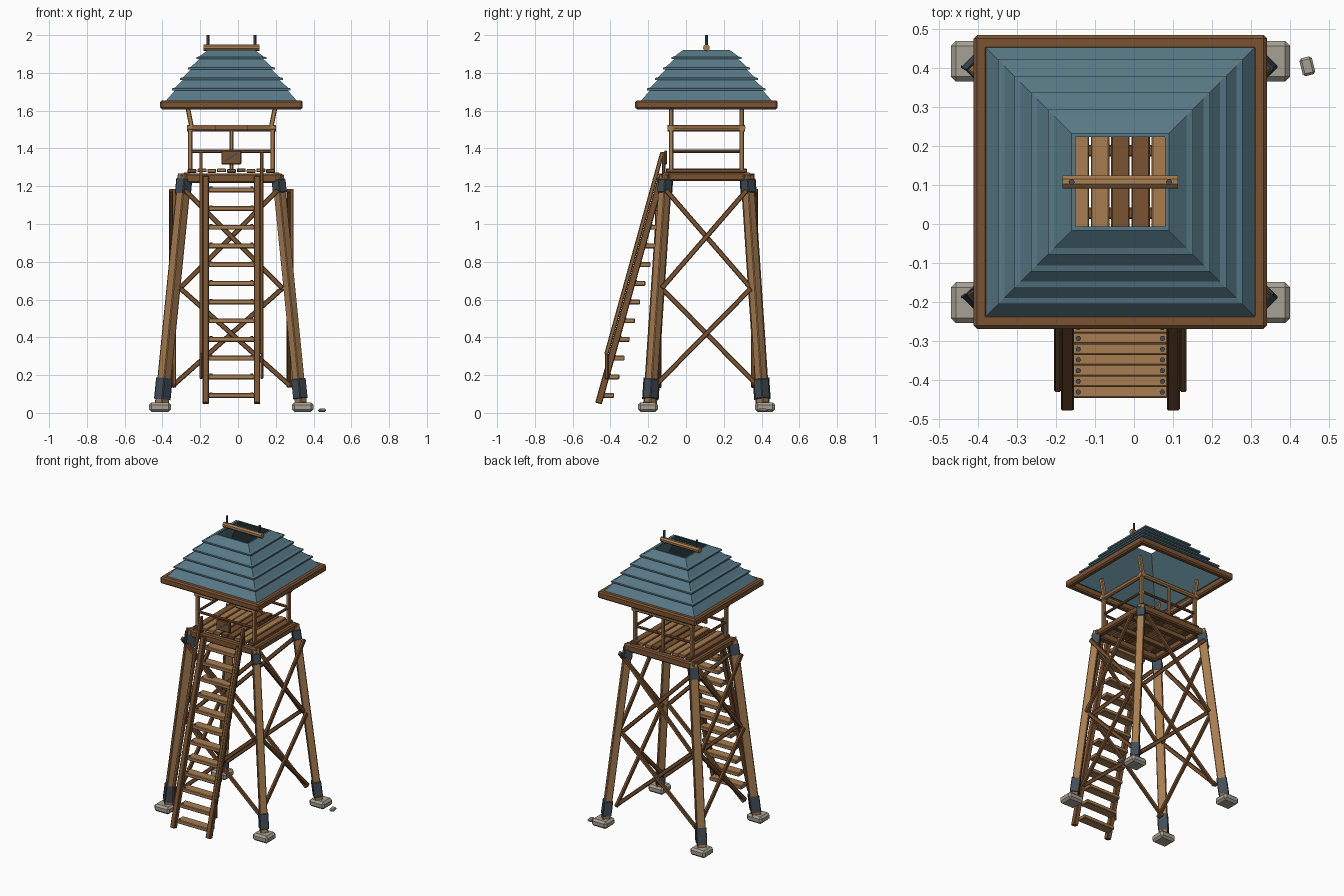
import bpy, bmesh, math
from mathutils import Vector, Matrix

if "Cube" in bpy.data.objects:
    bpy.data.objects.remove(bpy.data.objects["Cube"])

CX, CY = -0.035, 0.108          # tower axis


def mat(name, r, g, b):
    m = bpy.data.materials.new(name)
    m.diffuse_color = tuple((c / 255) ** 2.2 for c in (r, g, b)) + (1,)
    m.use_nodes = True
    m.node_tree.nodes["Principled BSDF"].inputs["Base Color"].default_value = m.diffuse_color
    return m


LIGHT = mat("light wood", 166, 124, 82)
MID = mat("mid wood", 140, 100, 64)
DARK = mat("dark wood", 122, 84, 54)
BLUE = mat("roof blue", 88, 120, 133)
METAL = mat("dark metal", 68, 79, 88)
STONE = mat("stone", 166, 160, 147)


def finish(bm, name, material, bevel=0.0, smooth=False):
    if bevel:
        bmesh.ops.bevel(bm, geom=bm.edges[:], offset=bevel, segments=1, affect='EDGES')
    bmesh.ops.recalc_face_normals(bm, faces=bm.faces[:])
    for f in bm.faces:
        f.smooth = smooth and len(f.verts) == 4
    me = bpy.data.meshes.new(name)
    bm.to_mesh(me)
    bm.free()
    me.materials.append(material)
    ob = bpy.data.objects.new(name, me)
    bpy.context.collection.objects.link(ob)
    return ob


def frame(p, q, hint):
    """Matrix at the middle of p-q: local z along the line, local x towards hint."""
    p, q = Vector(p), Vector(q)
    z = (q - p).normalized()
    h = Vector(hint)
    x = (h - z * h.dot(z)).normalized()
    m = Matrix((x, z.cross(x), z)).transposed().to_4x4()
    m.translation = (p + q) / 2
    return m, (q - p).length


def beam(name, p, q, w, h, material, hint=(1, 0, 0), bevel=0.004):
    m, length = frame(p, q, hint)
    bm = bmesh.new()
    bmesh.ops.create_cube(bm, size=1)
    bm.transform(m @ Matrix.Diagonal((w, h, length, 1)))
    return finish(bm, name, material, bevel)


def log(name, p, q, r, material, sides=8, hint=(0.1, 0.9, 0.3)):
    m, length = frame(p, q, hint)
    bm = bmesh.new()
    bmesh.ops.create_cone(bm, cap_ends=True, segments=sides, radius1=r, radius2=r, depth=length)
    bm.transform(m)
    return finish(bm, name, material)


def box(name, c, s, material, bevel=0.0, turn=0.0):
    bm = bmesh.new()
    bmesh.ops.create_cube(bm, size=1)
    bm.transform(Matrix.Diagonal((*s, 1)))
    if bevel:
        bmesh.ops.bevel(bm, geom=bm.edges[:], offset=bevel, segments=1, affect='EDGES')
    bm.transform(Matrix.Translation(c) @ Matrix.Rotation(turn, 4, 'Z'))
    return finish(bm, name, material)


def square_ring(name, profile, material):
    """Sweep a closed (half width, z) profile around the tower axis with four sides."""
    bm = bmesh.new()
    rings = [[bm.verts.new((CX + sx * r, CY + sy * r, z)) for r, z in profile]
             for sx, sy in ((1, 1), (-1, 1), (-1, -1), (1, -1))]
    n = len(profile)
    for i in range(4):
        a, b = rings[i], rings[(i + 1) % 4]
        for j in range(n):
            k = (j + 1) % n
            bm.faces.new((a[j], a[k], b[k], b[j]))
    return finish(bm, name, material)


# Legs with metal boots and caps on stone footings
for sx in (-1, 1):
    for sy in (-1, 1):
        diag = (sx, sy, 0)
        lo = Vector((CX + sx * 0.368, CY + sy * 0.298, 0.05))
        hi = Vector((CX + sx * 0.247, CY + sy * 0.217, 1.26))
        at = lambda z: lo.lerp(hi, (z - 0.05) / 1.21)
        beam("leg", lo, hi, 0.048, 0.048, LIGHT, diag)
        beam("leg_boot", at(0.075), at(0.18), 0.058, 0.058, METAL, diag)
        beam("leg_cap", at(1.165), at(1.235), 0.056, 0.056, METAL, diag)
        box("footing", (CX + sx * 0.378, CY + sy * 0.31, 0.031), (0.115, 0.105, 0.05), STONE, 0.013)
box("loose_stone", (0.445, 0.405, 0.013), (0.033, 0.047, 0.018), STONE, 0.006, 0.25)

# Crossed braces, two tiers on each of the four sides
for s in (-1, 1):
    for z0, z1, a0, a1 in ((0.14, 0.66, 1.0, 0.86), (0.66, 1.18, 0.86, 0.78)):
        for d in (-1, 1):
            off = d * 0.008
            y = CY + s * 0.255 + off
            beam("cross_brace", (CX - d * 0.315 * a0, y, z0), (CX + d * 0.315 * a1, y, z1),
                 0.02, 0.026, DARK, (0, 1, 0))
            x = CX + s * 0.311 + off
            beam("cross_brace", (x, CY - d * 0.275 * a0, z0), (x, CY + d * 0.275 * a1, z1),
                 0.02, 0.026, DARK)

# Platform beams, joists and planks
for s in (-1, 1):
    beam("platform_beam", (CX - 0.27, CY + s * 0.217, 1.243), (CX + 0.27, CY + s * 0.217, 1.243),
         0.045, 0.05, DARK, (0, 1, 0), 0.008)
    beam("platform_side_beam", (CX + s * 0.238, CY - 0.235, 1.25), (CX + s * 0.238, CY + 0.235, 1.25),
         0.04, 0.045, DARK, (1, 0, 0), 0.008)
for y in (-0.08, 0.08):
    beam("joist", (CX - 0.23, CY + y, 1.25), (CX + 0.23, CY + y, 1.25), 0.03, 0.035, DARK, (0, 1, 0))
for i in range(9):
    box("floor_plank", (CX + (i - 4) * 0.052, CY, 1.281 + (i % 2) * 0.003), (0.047, 0.43, 0.02),
        DARK if i in (0, 4, 5, 8) else LIGHT, 0.003)

# Railing posts and flared roof struts
for sx in (-1, 1):
    for sy in (-1, 1):
        x, y = CX + sx * 0.218, CY + sy * 0.187
        beam("railing_post", (x, y, 1.27), (x, y, 1.5), 0.024, 0.024, LIGHT)
        beam("roof_strut", (x - sx * 0.012, y, 1.49), (x + sx * 0.018, y, 1.64), 0.024, 0.024, LIGHT)

# Railings: open in the middle of the front for the ladder
for s in (-1, 1):
    x = CX + s * 0.218
    log("top_rail", (x, CY - 0.205, 1.507), (x, CY + 0.205, 1.507), 0.017, LIGHT, hint=(1, 0, 0))
    log("middle_rail", (x, CY - 0.195, 1.385), (x, CY + 0.195, 1.385), 0.009, DARK, hint=(1, 0, 0))
    log("front_top_rail", (CX + s * 0.235, CY - 0.19, 1.507), (CX + s * 0.085, CY - 0.19, 1.507), 0.017, LIGHT)
log("back_top_rail", (CX - 0.235, CY + 0.19, 1.507), (CX + 0.235, CY + 0.19, 1.507), 0.017, LIGHT)
for s in (-1, 1):
    log("middle_rail", (CX - 0.22, CY + s * 0.19, 1.385), (CX + 0.22, CY + s * 0.19, 1.385), 0.009, DARK)
beam("back_middle_post", (CX, CY + 0.19, 1.27), (CX, CY + 0.19, 1.5), 0.02, 0.02, LIGHT)

# Sign board with a painted slash
box("sign_board", (CX, -0.108, 1.352), (0.105, 0.016, 0.072), DARK, 0.004)
beam("sign_slash", (CX - 0.032, -0.118, 1.332), (CX + 0.032, -0.118, 1.374), 0.006, 0.01, METAL, (0, 1, 0), 0)

# Roof: wooden eave and stepped hollow shell, open at the top
eave = square_ring("eave_frame", [(0.377, 1.607), (0.377, 1.655), (0.338, 1.655), (0.338, 1.607)], DARK)
bev = eave.modifiers.new("soft_edges", 'BEVEL')
bev.width, bev.segments, bev.limit_method = 0.009, 1, 'ANGLE'
outer = [(0.347, 1.652)]
for r, z in ((0.298, 1.708), (0.256, 1.763), (0.214, 1.818), (0.170, 1.873)):
    outer += [(r, z), (r + 0.016, z), (r + 0.016, z + 0.010), (r, z + 0.014)]
outer += [(0.125, 1.92), (0.115, 1.92), (0.330, 1.645)]
square_ring("stepped_roof", outer, BLUE)

# Ridge log with two spikes
log("ridge_log", (CX - 0.148, CY, 1.934), (CX + 0.148, CY, 1.934), 0.018, LIGHT)
for s in (-1, 1):
    log("ridge_spike", (CX + s * 0.125, CY, 1.91), (CX + s * 0.125, CY, 2.0), 0.008, METAL, 6)


# Ladder: stringers, handrails, treads and bolts
def ladder_y(z):
    return -0.452 + 0.278 * (z - 0.09)


for s in (-1, 1):
    x = CX + s * 0.136
    beam("ladder_stringer", (x, ladder_y(0.05), 0.05), (x, ladder_y(1.25), 1.25), 0.033, 0.036, DARK)
    x = CX + s * 0.161
    beam("handrail", (x, -0.422, 0.31), (x, -0.125, 1.38), 0.018, 0.022, MID)
    beam("handrail_post", (x, -0.42, 0.18), (x, -0.42, 0.325), 0.016, 0.018, DARK)
    beam("handrail_post", (x, -0.118, 1.22), (x, -0.118, 1.38), 0.016, 0.018, DARK)
for i in range(12):
    z = 0.092 + i * 0.099
    y = ladder_y(z) + 0.038
    box("ladder_tread", (CX, y, z), (0.245, 0.066, 0.026), LIGHT, 0.004)
    for s in (-1, 1):
        log("tread_bolt", (CX + s * 0.108, y - 0.018, z), (CX + s * 0.108, y - 0.018, z + 0.017), 0.007, METAL, 6)
